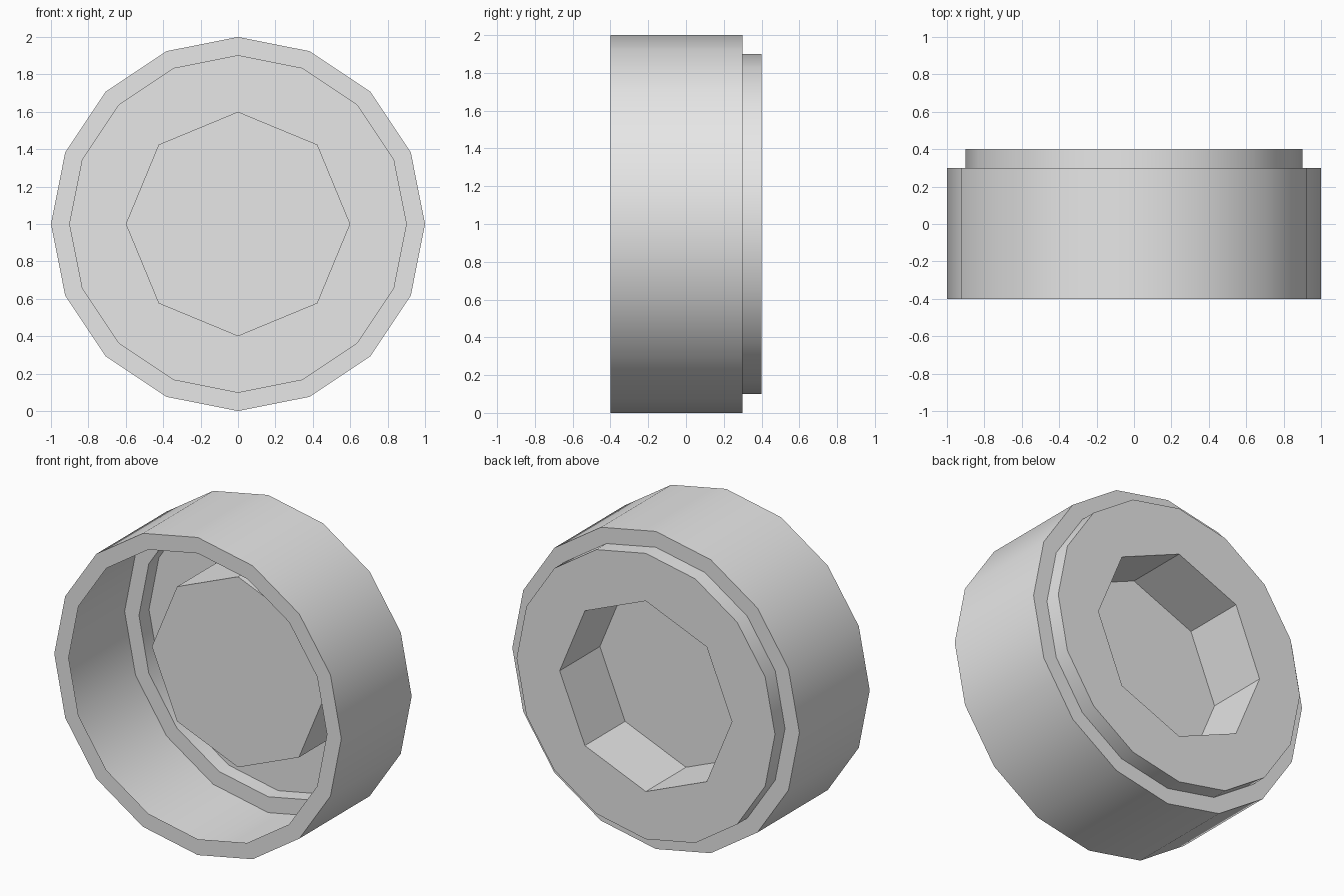
import bpy
import bmesh
from math import sin, cos, pi, radians

cube = bpy.data.objects.get("Cube")
if cube:
    bpy.data.objects.remove(cube, do_unlink=True)

SIDES = 16
grey = bpy.data.materials.new("plain_grey")
grey.use_nodes = True
colour = (0.8, 0.8, 0.8, 1)
grey.diffuse_color = colour
grey.node_tree.nodes["Principled BSDF"].inputs["Base Color"].default_value = colour

bm = bmesh.new()


def ring(radius, y, sides=SIDES):
    """Vertices around the y axis, counted anticlockwise from the front."""
    angles = [2 * pi * i / sides for i in range(sides)]
    return [bm.verts.new((radius * cos(a), y, 1 + radius * sin(a))) for a in angles]


def bridge(a, b):
    n = len(a)
    for i in range(n):
        j = (i + 1) % n
        bm.faces.new((a[i], b[i], b[j], a[j]))


# Thin shell: front lip, outer wall, back shoulder, raised back collar
shell = [ring(r, y) for r, y in ((0.9, -0.4), (1, -0.4), (1, 0.3), (0.9, 0.3), (0.9, 0.4))]
for a, b in zip(shell, shell[1:]):
    bridge(a, b)

# Back plate around the octagonal opening
collar = shell[-1]
half = SIDES // 2
opening = ring(0.6, 0.4, half)
for i in range(half):
    j = (i + 1) % half
    bm.faces.new((collar[2 * i], opening[i], opening[j], collar[2 * j], collar[2 * i + 1]))

# Octagonal socket sunk into the back
socket_floor = ring(0.6, 0, half)
bridge(opening, socket_floor)
bm.faces.new(socket_floor[::-1])

mesh = bpy.data.meshes.new("socket_cap")
bm.to_mesh(mesh)
bm.free()
mesh.materials.append(grey)
cap = bpy.data.objects.new("socket_cap", mesh)
bpy.context.collection.objects.link(cap)

# Smooth round walls, sharp socket and rims
for other in bpy.context.selected_objects:
    other.select_set(False)
cap.select_set(True)
bpy.context.view_layer.objects.active = cap
bpy.ops.object.shade_smooth_by_angle(angle=radians(30))
